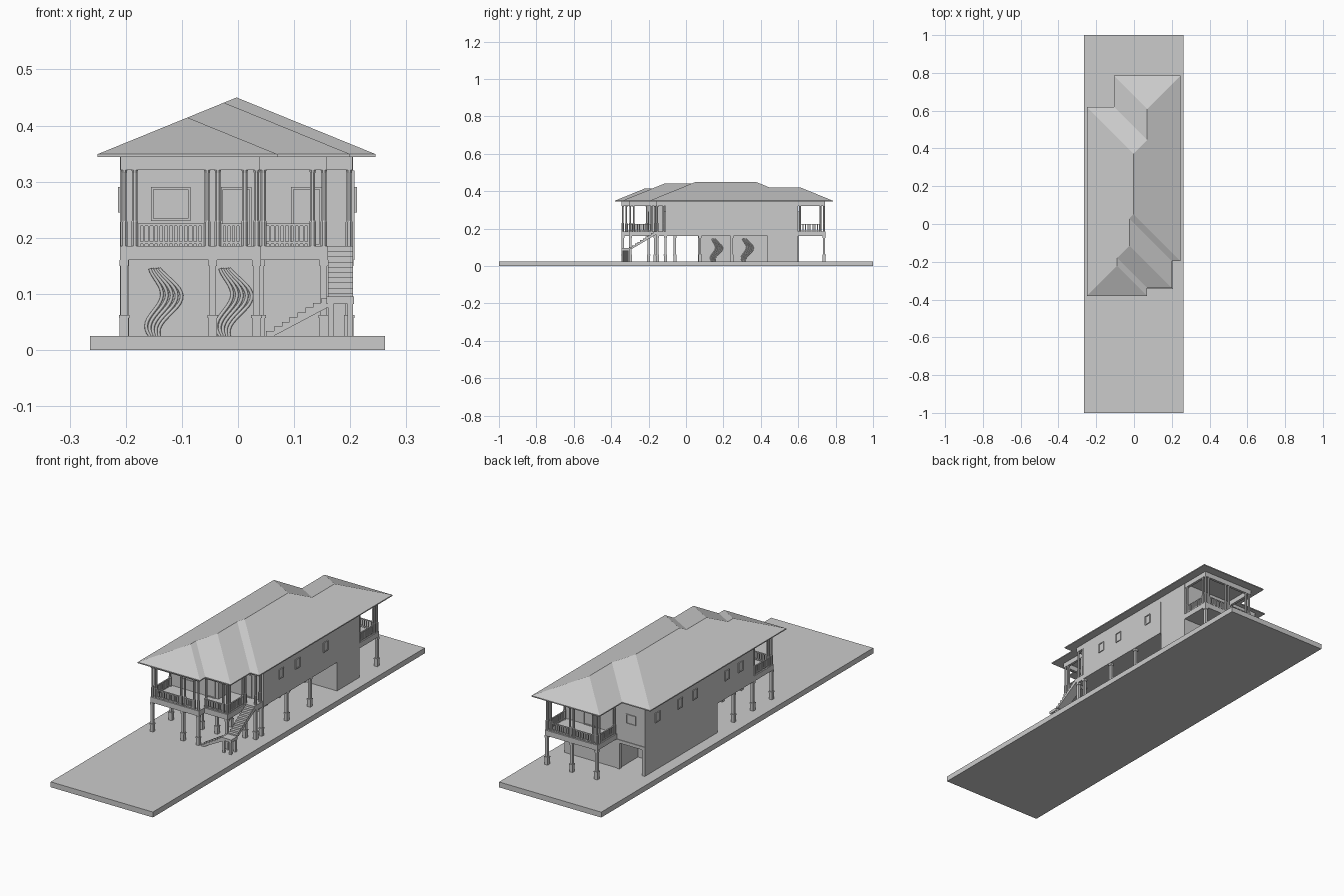
import bpy, bmesh, math
from mathutils import Vector

if "Cube" in bpy.data.objects:
    bpy.data.objects.remove(bpy.data.objects["Cube"])


def mesh(name, verts, faces):
    bm = bmesh.new()
    vs = [bm.verts.new(v) for v in verts]
    for f in faces:
        bm.faces.new([vs[i] for i in f])
    bmesh.ops.recalc_face_normals(bm, faces=bm.faces)
    me = bpy.data.meshes.new(name)
    bm.to_mesh(me)
    bm.free()
    ob = bpy.data.objects.new(name, me)
    bpy.context.collection.objects.link(ob)
    return ob


BOX = [(0, 1, 3, 2), (4, 6, 7, 5), (0, 4, 5, 1), (2, 3, 7, 6), (0, 2, 6, 4), (1, 5, 7, 3)]


def boxes(name, *items):
    # each item: x0, x1, y0, y1, z0, z1
    verts, faces = [], []
    for b in items:
        n = len(verts)
        verts += [(x, y, z) for x in b[:2] for y in b[2:4] for z in b[4:]]
        faces += [[n + i for i in f] for f in BOX]
    return mesh(name, verts, faces)


def prism(name, profile, to3d, depth):
    # extrude a 2D profile between two depths
    n = len(profile)
    verts = [to3d(u, v, d) for d in depth for u, v in profile]
    faces = [list(range(n)), list(range(n, 2 * n))]
    faces += [[i, (i + 1) % n, n + (i + 1) % n, n + i] for i in range(n)]
    return mesh(name, verts, faces)


G, F0, F1, TOP = 0.025, 0.16, 0.185, 0.346   # ground, floor slab, ceiling heights

boxes("ground_slab", (-0.264, 0.262, -1, 1, 0, G))

# Hipped roof: stepped eave outline, all slopes equal
eave = [(-.25, -.38), (.07, -.38), (.07, -.34), (.20, -.34), (.20, -.195),
        (.245, -.195), (.245, .785), (-.105, .785), (-.105, .62), (-.25, .62)]
ridge = [(-.09, -.22, .16), (-.09, -.18, .16), (-.025, -.115, .225), (-.025, .03, .225),
         (-.0025, .0525, .2475), (-.0025, .3725, .2475), (.07, .445, .175), (.07, .61, .175)]
rv = [(x, y, .349) for x, y in eave] + [(x, y, .349 + .408 * d) for x, y, d in ridge]
rv += [(x, y, .344) for x, y in eave]
rf = [(9, 0, 10, 11, 12, 13, 14, 15), (0, 1, 10), (1, 2, 11, 10), (2, 3, 12, 11), (3, 4, 13, 12),
      (4, 5, 14, 13), (5, 6, 17, 16, 15, 14), (6, 7, 17), (7, 8, 16, 17), (8, 9, 15, 16),
      tuple(range(18, 28))]
rf += [(i, (i + 1) % 10, 18 + (i + 1) % 10, 18 + i) for i in range(10)]
mesh("hip_roof", rv, rf)

# Upper floor slab following the house plan
plan = [(-.21, -.345), (.04, -.345), (.04, -.305), (.16, -.305), (.16, -.16), (.205, -.16),
        (.205, .745), (-.065, .745), (-.065, .6), (-.21, .6)]
prism("upper_floor", plan, lambda u, v, d: (u, v, d), (F0, F1))

# Upper walls
t = 0.01
boxes("upper_walls",
      (-.21, -.21 + t, -.2, .6, F0, TOP), (.205 - t, .205, -.11, .6, F0, TOP),
      (-.21, .04, -.2, -.2 + t, F0, TOP), (.04 - t, .04, -.2, -.11, F0, TOP),
      (.04, .205, -.11, -.11 + t, F0, TOP), (-.21, .205, .6 - t, .6, F0, TOP))
boxes("right_wall_panel", (.205, .208, -.11, .435, F0, .32))

# Lower walls
boxes("lower_walls",
      (-.21, -.21 + t, .07, .6, G, F0), (-.21, .04, .07, .07 + t, G, F0),
      (.04 - t, .04, .07, .435, G, F0), (.04, .205, .435, .435 + t, G, F0),
      (.205 - t, .205, .435, .6, G, F0), (-.065, .205, .6 - t, .6, G, F0),
      (-.075, -.065, .45, .6, G, F0), (-.21, -.065, .45, .46, G, F0))
boxes("back_portal", (-.21, -.195, .59, .603, G, F0), (-.08, -.065, .59, .603, G, F0),
      (-.21, -.065, .59, .603, .145, F0))
boxes("wall_piers", *[(.036, .046, y - .006, y + .006, G, F0) for y in (.076, .245, .43)],
      *[(x - .006, x + .006, .064, .074, G, F0) for x in (-.2, -.045, .035)])

# Wavy reliefs on the lower room walls
def wavy(name, to3d, c):
    cu = bpy.data.curves.new(name, 'CURVE')
    cu.dimensions = '3D'
    cu.bevel_depth = 0.003
    cu.bevel_resolution = 2
    for k in range(5):
        sp = cu.splines.new('POLY')
        sp.points.add(20)
        for i, p in enumerate(sp.points):
            q = i / 20
            spread = (k - 2) * .009 * (.45 + .55 * math.sin(math.pi * q))
            p.co = (*to3d(c + .017 * math.sin(2 * math.pi * q - 2.2) + spread, G + .12 * q), 1)
    ob = bpy.data.objects.new(name, cu)
    bpy.context.collection.objects.link(ob)


for c in (-.135, -.01):
    wavy("front_wavy_relief", lambda u, z: (u, .068, z), c)
for c in (.16, .325):
    wavy("side_wavy_relief", lambda u, z: (.042, u, z), c)

# Ground posts with pedestals
posts = [(-.203, -.338), (-.045, -.338), (.033, -.338), (.153, -.298), (.153, -.165), (-.203, -.2),
         (-.045, -.2), (.033, -.2), (.198, -.153), (.198, -.11), (.04, -.11), (-.203, -.06), (-.045, -.06),
         (.198, .075), (.198, .245), (.198, .738), (.07, .738), (-.058, .738)]


def post_parts(x, y):
    return [(x - r, x + r, y - r, y + r, a, b) for r, a, b in
            ((.008, G, .06), (.0095, .057, .062), (.006, .06, F0), (.008, .15, F0))]


boxes("ground_posts", *[b for p in posts for b in post_parts(*p)])

# Veranda columns, slim octagons with base and capital
def column(x, y):
    prof = [(.0065, F1), (.0065, .228), (.005, .231), (.005, .315), (.0065, .322), (.0065, TOP)]
    verts = [(x + r * math.cos((k + .5) * math.pi / 4), y + r * math.sin((k + .5) * math.pi / 4), z)
             for r, z in prof for k in range(8)]
    faces = [(8 * j + k, 8 * j + (k + 1) % 8, 8 * j + 8 + (k + 1) % 8, 8 * j + 8 + k)
             for j in range(5) for k in range(8)]
    mesh("veranda_column", verts, faces + [tuple(range(8)), tuple(range(40, 48))])


cols = [(-.203, -.338), (-.184, -.338), (-.055, -.338), (-.036, -.338), (.012, -.338), (.033, -.338),
        (.133, -.298), (.153, -.298), (.045, -.298), (-.203, -.319), (-.203, -.21), (.153, -.28),
        (.153, -.185), (.153, -.165), (.198, -.153), (.198, -.12),
        (.198, .738), (.179, .738), (.198, .719), (.198, .61), (.08, .738), (.061, .738),
        (-.058, .738), (-.039, .738), (-.058, .719), (-.058, .61)]
for c in cols:
    column(*c)

# Railings and header beams, running along x or y between two points
def railing(a, b):
    (x0, y0), (x1, y1) = a, b
    ln = max(x1 - x0, y1 - y0)
    w = .003
    items = [(x0 - w, x1 + w, y0 - w, y1 + w, z, z + .004) for z in (.189, .221)]
    n = max(2, round(ln / .009))
    for i in range(n + 1):
        x, y = x0 + (x1 - x0) * i / n, y0 + (y1 - y0) * i / n
        items.append((x - .002, x + .002, y - .002, y + .002, F1, .223))
    boxes("railing", *items)


rails = [((-.176, -.338), (-.063, -.338)), ((-.028, -.338), (.004, -.338)), ((.04, -.298), (.126, -.298)),
         ((-.203, -.312), (-.203, -.215)), ((.153, -.275), (.153, -.19)),
         ((-.032, .738), (.054, .738)), ((.087, .738), (.172, .738)),
         ((.198, .612), (.198, .712)), ((-.058, .612), (-.058, .712))]
for r in rails:
    railing(*r)

w = .006
beams = [(-.203, .033, -.338, -.338), (-.203, -.203, -.338, -.2), (.033, .033, -.338, -.298),
         (.033, .153, -.298, -.298), (.153, .153, -.298, -.153), (.153, .198, -.153, -.153),
         (.198, .198, -.153, -.11), (-.058, .198, .738, .738), (.198, .198, .6, .738), (-.058, -.058, .6, .738)]
boxes("header_beams", *[(a - w, b + w, c - w, d + w, .321, TOP) for a, b, c, d in beams])

# Stairs: saw-tooth flights with a sloping underside
def flight(u0, u1, z0, z1, n):
    du, dz = (u1 - u0) / n, (z1 - z0) / n
    p = []
    for i in range(n):
        p += [(u0 + i * du, z0 + i * dz), (u0 + i * du, z0 + (i + 1) * dz)]
    return p + [(u1, z1), (u1, z1 - dz * 1.8), (u0 + du, z0)]


prism("lower_flight", flight(.05, .162, G, .092, 8), lambda u, v, d: (u, d, v), (-.342, -.302))
prism("upper_flight", flight(-.302, -.16, .092, F1, 10), lambda u, v, d: (d, u, v), (.16, .205))
boxes("stair_landing", (.158, .207, -.345, -.3, .082, .095))
boxes("landing_posts", *[(x - .005, x + .005, y - .005, y + .005, G, .083)
                         for x in (.165, .2) for y in (-.338, -.306)])

# Windows and doors as thin framed panels
def panel(name, side, c, z0, z1, width, at):
    h, f = width / 2, .004
    rects = [(c - h, c + h, z0, z0 + f), (c - h, c + h, z1 - f, z1),
             (c - h, c - h + f, z0, z1), (c + h - f, c + h, z0, z1), (c - h, c + h, z0, z1)]
    items = []
    for i, (a, b, lo, hi) in enumerate(rects):
        d = .001 if i == 4 else .004
        items.append((at - d, at + d, a, b, lo, hi) if side == 'x' else (a, b, at - d, at + d, lo, hi))
    boxes(name, *items)


for y in (.02, .14, .345):
    panel("right_window", 'x', y, .245, .29, .034, .208)
for y in (.51, .345, .235, 0, -.1):
    panel("left_window", 'x', y, .245, .29, .034, -.21)
panel("back_window", 'y', -.137, .245, .29, .05, .6)
panel("back_door", 'y', .07, F1, .29, .07, .6)
panel("veranda_door", 'y', .122, F1, .29, .055, -.11)
panel("front_door", 'y', -.003, F1, .29, .055, -.2)
panel("front_window", 'y', -.12, .23, .29, .07, -.2)
